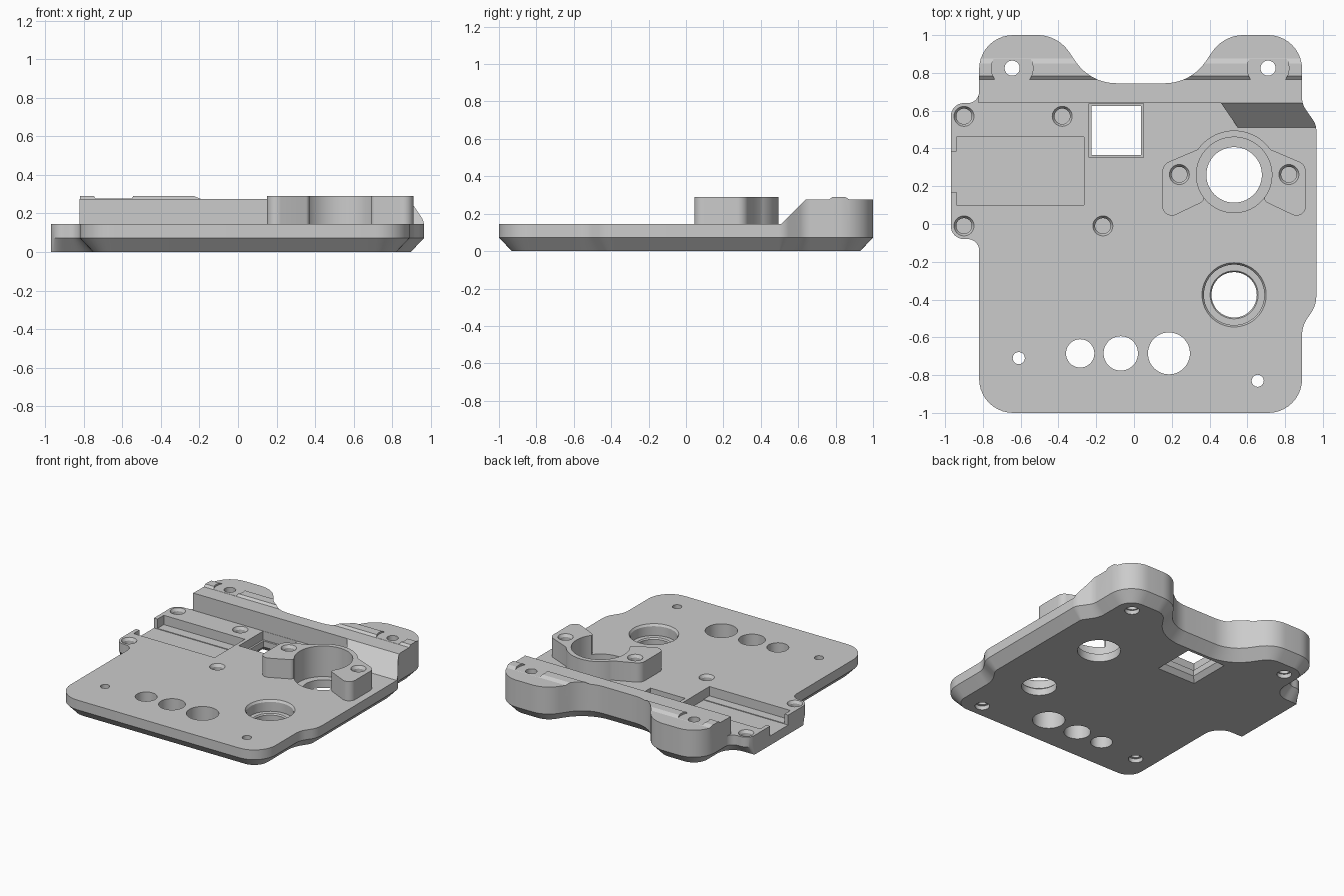
import bpy, bmesh
from math import atan2, cos, sin, pi, radians
from mathutils import Vector

cube = bpy.data.objects.get("Cube")
if cube:
    bpy.data.objects.remove(cube)

grey = bpy.data.materials.new("plain_grey")
grey.use_nodes = True
grey.diffuse_color = (0.6, 0.6, 0.6, 1)
grey.node_tree.nodes["Principled BSDF"].inputs["Base Color"].default_value = (0.6, 0.6, 0.6, 1)

TOP = 0.145      # plate surface
WALL = 0.275     # rear wall surface
CHAMFER = 0.069


def rounded(corners, steps=10):
    """Closed outline from (x, y, radius) corners."""
    out = []
    for i, (x, y, r) in enumerate(corners):
        p = Vector((x, y))
        if r == 0:
            out.append(p)
            continue
        a = (Vector(corners[i - 1][:2]) - p).normalized()
        b = (Vector(corners[(i + 1) % len(corners)][:2]) - p).normalized()
        half = a.angle(b) / 2
        centre = p + (a + b).normalized() * r / sin(half)
        start, end = [p + d * r * cos(half) / sin(half) - centre for d in (a, b)]
        sweep = atan2(start.x * end.y - start.y * end.x, start.dot(end))
        for k in range(steps + 1):
            t = sweep * k / steps
            out.append(centre + Vector((start.x * cos(t) - start.y * sin(t),
                                        start.x * sin(t) + start.y * cos(t))))
    return out


def loft(name, rings):
    """Solid through rings of 3D points, capped at both ends, facing outward."""
    bm = bmesh.new()
    loops = [[bm.verts.new(p) for p in ring] for ring in rings]
    n = len(loops[0])
    bm.faces.new(loops[0][::-1])
    bm.faces.new(loops[-1])
    for low, high in zip(loops, loops[1:]):
        for i in range(n):
            j = (i + 1) % n
            bm.faces.new((low[i], low[j], high[j], high[i]))
    bm.normal_update()
    if bm.calc_volume(signed=True) < 0:
        bmesh.ops.reverse_faces(bm, faces=bm.faces[:])
    mesh = bpy.data.meshes.new(name)
    bm.to_mesh(mesh)
    bm.free()
    mesh.materials.append(grey)
    obj = bpy.data.objects.new(name, mesh)
    bpy.context.collection.objects.link(obj)
    return obj


def prism(name, outline, z0, z1):
    return loft(name, [[(p[0], p[1], z) for p in outline] for z in (z0, z1)])


def rect(x0, x1, y0, y1):
    return [(x0, y0), (x1, y0), (x1, y1), (x0, y1)]


def combine(target, tool, operation="DIFFERENCE"):
    mod = target.modifiers.new("boolean", "BOOLEAN")
    mod.operation, mod.solver, mod.object = operation, "EXACT", tool
    bpy.context.view_layer.objects.active = target
    bpy.ops.object.modifier_apply(modifier=mod.name)
    bpy.data.objects.remove(tool)


def bore(target, x, y, profile, sides=48):
    """Cut a round hole; profile is (radius, z) from bottom to top."""
    rings = [[(x + r * cos(2 * pi * i / sides), y + r * sin(2 * pi * i / sides), z)
              for i in range(sides)] for r, z in profile]
    combine(target, loft("bore_cutter", rings))


# Plate outline: rounded front, side bulge, two rear ears, left tab
outline = rounded([
    (-0.82, -1, 0.18), (0.89, -1, 0.18), (0.89, -0.54, 0.15), (0.965, -0.43, 0.15),
    (0.965, 0.525, 0.09), (0.89, 0.635, 0.1), (0.89, 1, 0.18), (0.475, 1, 0.2),
    (0.30, 0.745, 0.26), (-0.23, 0.745, 0.26), (-0.405, 1, 0.2), (-0.82, 1, 0.18),
    (-0.82, 0.64, 0.06), (-0.97, 0.64, 0.07), (-0.97, -0.08, 0.07), (-0.82, -0.08, 0.06)])

# Lower edge is chamfered everywhere except the flat end of the tab
inset = []
for i, p in enumerate(outline):
    a = (p - outline[i - 1]).normalized()
    b = (outline[(i + 1) % len(outline)] - p).normalized()
    t = (a + b).normalized()
    normal = Vector((-t.y, t.x)) * CHAMFER / max(t.dot(a), 0.5)
    if p.x < -0.89:
        normal.x = 0
    inset.append(p + normal)

base = loft("base_plate", [[(p.x, p.y, z) for p in ring] for ring, z in
                           ((inset, 0), (outline, CHAMFER + 0.003), (outline, 0.33))])

# Side profile: plate, ramp, rear wall and its raised rail
profile = [(-1.2, TOP), (0.51, TOP), (0.64, WALL), (0.765, WALL), (0.783, 0.29),
           (0.85, 0.29), (0.875, WALL), (1.2, WALL), (1.2, 0.5), (-1.2, 0.5)]
combine(base, loft("profile_cutter", [[(x, y, z) for y, z in profile] for x in (-1.2, 1.2)]))

# The ramp exists only on the right; elsewhere the wall is upright
combine(base, prism("wall_cutter", [(-1.2, 0.3), (0.55, 0.3), (0.55, 0.51), (0.46, 0.641),
                                    (-0.822, 0.641), (-0.822, 1.2), (-1.2, 1.2)], TOP, 0.5))

# Collar with two ears, open at the front
ring_x, ring_y = 0.53, 0.26
arc = [(ring_x + 0.235 * cos(radians(a)), ring_y + 0.235 * sin(radians(a)), 0)
       for a in range(35, 146, 5)]
collar = prism("collar", rounded(
    [(0.15, 0.015, 0.05), (0.37, 0.12, 0.03), (0.37, 0.2, 0), (0.69, 0.2, 0),
     (0.69, 0.12, 0.03), (0.91, 0.015, 0.05), (0.91, 0.315, 0.06)] + arc
    + [(0.15, 0.315, 0.06)]), TOP - 0.03, 0.29)
combine(base, collar, "UNION")

# Large stepped bores
bore(base, ring_x, ring_y, [(0.147, -0.1), (0.147, 0.06), (0.2, 0.06), (0.2, 0.4)], 64)
bore(base, 0.53, -0.375, [(0.12, -0.1), (0.12, 0.05), (0.127, 0.06), (0.16, 0.06),
                          (0.16, 0.13), (0.17, TOP), (0.17, 0.2)], 64)

# Row of three plain holes
for x, r in ((-0.285, 0.075), (-0.07, 0.091), (0.185, 0.111)):
    bore(base, x, -0.685, [(r, -0.1), (r, 0.2)])

# Mounting holes; the ears also clear the rail around them
for x, y, r in ((-0.61, -0.71, 0.032), (0.655, -0.83, 0.032),
                (-0.645, 0.825, 0.04), (0.71, 0.825, 0.04)):
    bore(base, x, y, [(0.05, -0.1), (0.05, 0.03), (r, 0.03), (r, 0.4)], 32)
    if y > 0:
        bore(base, x, y, [(0.11, WALL + 0.001), (0.11, 0.4)])

# Blind screw holes with chamfered rims
for x, y, z in ((-0.9, 0.57, TOP), (-0.38, 0.57, TOP), (-0.9, -0.01, TOP),
                (-0.165, -0.01, TOP), (0.24, 0.262, 0.29), (0.82, 0.262, 0.29)):
    bore(base, x, y, [(0.041, z - 0.06), (0.041, z - 0.02), (0.053, z), (0.053, z + 0.1)], 32)

# Tray pocket open through the tab, with a shallow centre channel
combine(base, prism("tray_cutter", rect(-0.94, -0.265, 0.1, 0.46), 0.075, 0.3))
combine(base, prism("channel_cutter", rect(-1.1, -0.265, 0.17, 0.385), 0.07, 0.3))

# Square window with a top rebate and a flared underside
cx, cy = -0.094, 0.495
rings = []
for h, z in ((0.16, -0.001), (0.13, 0.035), (0.13, 0.08), (0.144, 0.08), (0.144, 0.25)):
    rings.append([(x, y, z) for x, y in rect(cx - h, cx + h, cy - h, cy + h)])
combine(base, loft("window_cutter", rings))

bpy.ops.object.select_all(action="DESELECT")
base.select_set(True)
bpy.context.view_layer.objects.active = base
bpy.ops.object.shade_smooth_by_angle(angle=radians(30))
